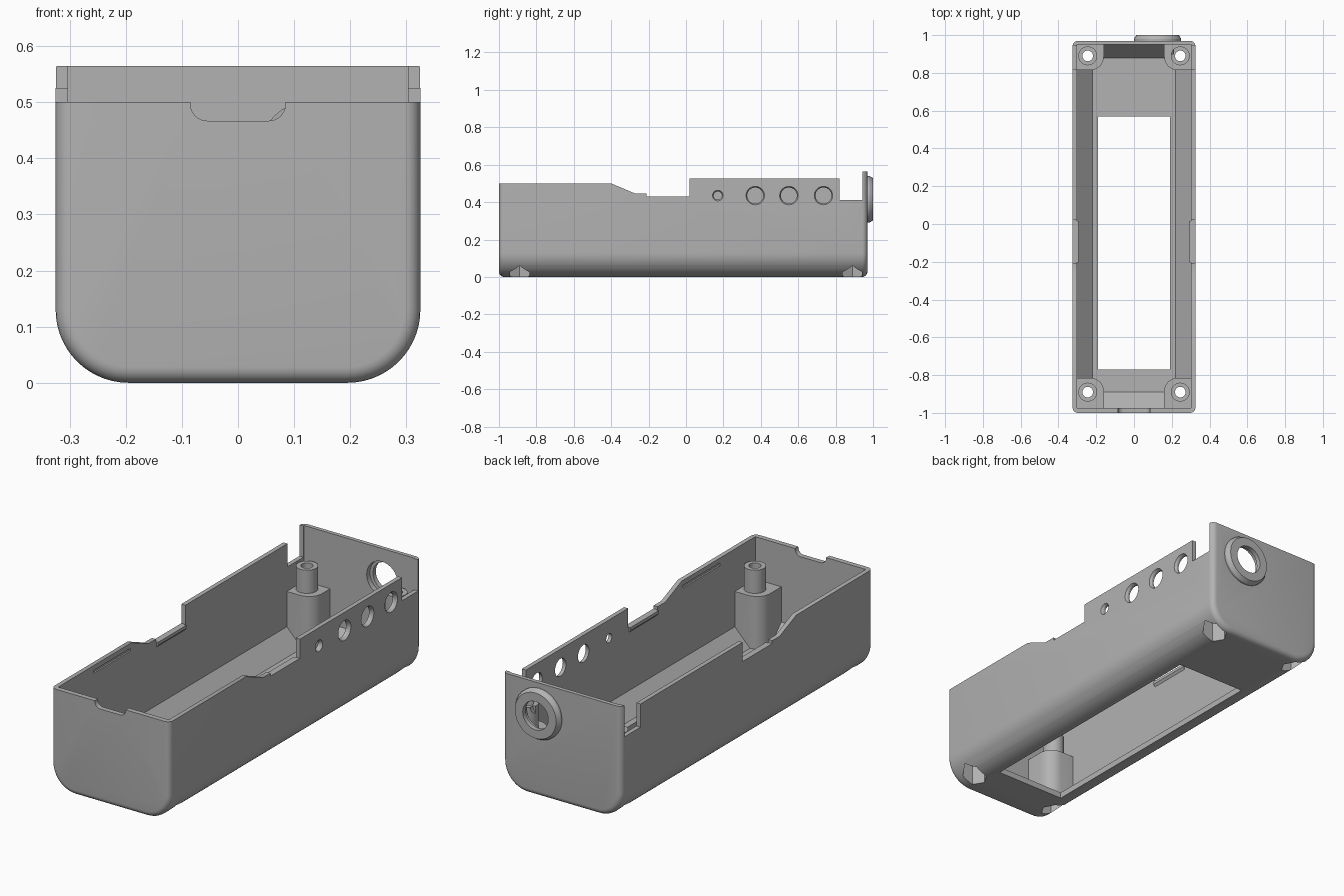
import bpy, bmesh, math
from mathutils import Vector

cube = bpy.data.objects.get("Cube")
if cube:
    bpy.data.objects.remove(cube)

grey = bpy.data.materials.new("plain grey plastic")
grey.use_nodes = True
GREY = (0.45, 0.45, 0.45, 1)
grey.diffuse_color = GREY
grey.node_tree.nodes["Principled BSDF"].inputs["Base Color"].default_value = GREY


def loft(name, loops):
    """Closed solid through loops that all have the same point count."""
    bm = bmesh.new()
    rings = [[bm.verts.new(p) for p in loop] for loop in loops]
    n = len(rings[0])
    for a, b in zip(rings, rings[1:]):
        for i in range(n):
            j = (i + 1) % n
            bm.faces.new((a[i], a[j], b[j], b[i]))
    bm.faces.new(rings[0])
    bm.faces.new(rings[-1])
    bmesh.ops.recalc_face_normals(bm, faces=bm.faces)
    mesh = bpy.data.meshes.new(name)
    bm.to_mesh(mesh)
    bm.free()
    mesh.materials.append(grey)
    obj = bpy.data.objects.new(name, mesh)
    bpy.context.collection.objects.link(obj)
    return obj


def place(points, t, axis):
    if axis == "X":
        return [Vector((t, u, v)) for u, v in points]
    if axis == "Y":
        return [Vector((u, t, v)) for u, v in points]
    return [Vector((u, v, t)) for u, v in points]


def prism(name, points, a, b, axis):
    return loft(name, [place(points, a, axis), place(points, b, axis)])


def rect(u0, u1, v0, v1):
    return [(u0, v0), (u1, v0), (u1, v1), (u0, v1)]


def arc(u, v, r, start, end, steps):
    angles = [math.radians(start + (end - start) * i / steps) for i in range(steps + 1)]
    return [(u + r * math.cos(a), v + r * math.sin(a)) for a in angles]


def circle(u, v, r, n=32):
    return arc(u, v, r, 0, 360, n)[:-1]


def turned(name, u, v, profile, axis):
    """Round part from (radius, position) pairs along an axis."""
    return loft(name, [place(circle(u, v, r), t, axis) for r, t in profile])


def combine(target, tool, operation="DIFFERENCE"):
    mod = target.modifiers.new("bool", "BOOLEAN")
    mod.operation = operation
    mod.solver = "EXACT"
    mod.object = tool
    bpy.context.view_layer.objects.active = target
    bpy.ops.object.modifier_apply(modifier=mod.name)
    bpy.data.objects.remove(tool)


W, TOP, FRONT, BACK, R = 0.325, 0.565, -1.0, 0.97, 0.13
POST_X, POST_Y, HOLE_Z = 0.245, 0.89, 0.435

# Outer tray: rounded lower long edges, softened ends
section = ([(W, TOP), (-W, TOP)] + arc(R - W, R, R, 180, 270, 14)
           + arc(W - R, R, R, 270, 360, 14))
body = prism("case_tray", section, FRONT, BACK, "Y")
bm = bmesh.new()
bm.from_mesh(body.data)
ends = [e for e in bm.edges
        if abs(e.verts[0].co.y - e.verts[1].co.y) < 1e-5
        and min(v.co.z for v in e.verts) < TOP - 0.01]
bmesh.ops.bevel(bm, geom=ends, offset=0.028, segments=5, profile=0.5, affect="EDGES")
bm.to_mesh(body.data)
bm.free()

# Cavity with sloped lower walls, leaving material for the corner posts
cavity = loft("cavity", [
    place(rect(-0.22, 0.22, -0.89, 0.88), 0.03, "Z"),
    place(rect(-0.303, 0.303, -0.975, 0.95), 0.115, "Z"),
    place(rect(-0.303, 0.303, -0.975, 0.95), 0.8, "Z")])
for sx in (-1, 1):
    for sy in (-1, 1):
        corner = [(0.5, 1.2), (0.16, 1.2)] + arc(0.23, 0.885, 0.07, 180, 270, 8) + [(0.5, 0.815)]
        post = [(sx * u, sy * v) for u, v in corner]
        combine(cavity, prism("post", post, -0.2, 0.29, "Z"))
combine(body, cavity)

# Stepped rim of the long walls, with the rear slot
rim = [(-1.1, 0.8), (-1.1, 0.5), (-0.4, 0.5), (-0.27, 0.445), (-0.21, 0.445),
       (-0.21, 0.43), (0.02, 0.43), (0.02, 0.525), (0.82, 0.525), (0.82, 0.41),
       (0.945, 0.41), (0.945, 0.8)]
combine(body, prism("rim_cut", rim, -0.6, 0.6, "X"))

# Thumb notch in the front wall
notch = ([(0.085, 0.6), (-0.085, 0.6)] + arc(-0.055, 0.497, 0.03, 180, 270, 6)
         + arc(0.055, 0.497, 0.03, 270, 360, 6))
combine(body, prism("thumb_notch", notch, -1.1, -0.93, "Y"))

# Floor window
combine(body, prism("floor_window", rect(-0.19, 0.19, -0.77, 0.57), -0.1, 0.1, "Z"))

for s in (-1, 1):
    # Clipped upper corners of the back wall
    clip = [(s * 0.313, 0.58), (s * 0.34, 0.58), (s * 0.34, 0.538)]
    combine(body, prism("corner_clip", clip, 0.9, 1.1, "Y"))
    # Latch ledge under the side dip and snap groove ahead of it
    ledge = [(s * 0.31, 0.43), (s * 0.294, 0.43), (s * 0.294, 0.415), (s * 0.31, 0.395)]
    combine(body, prism("latch_ledge", ledge, -0.205, 0.015, "Y"), "UNION")
    groove = rect(s * 0.29, s * 0.311, 0.462, 0.476)
    combine(body, prism("snap_groove", groove, -0.7, -0.41, "Y"))

# Screw tubes, through holes and hexagonal nut pockets
for sx in (-1, 1):
    for sy in (-1, 1):
        x, y = sx * POST_X, sy * POST_Y
        combine(body, turned("screw_tube", x, y, [(0.05, 0.25), (0.05, 0.405)], "Z"), "UNION")
        combine(body, turned("screw_hole", x, y, [(0.028, -0.1), (0.028, 0.6)], "Z"))
        combine(body, prism("nut_pocket", circle(x, y, 0.06, 6), -0.1, 0.1, "Z"))

# Countersunk row of holes in the left-hand long wall
for y, r in ((0.17, 0.022), (0.37, 0.043), (0.55, 0.043), (0.735, 0.043)):
    steps = [(r, 0.25), (r, 0.314), (r + 0.007, 0.326), (r + 0.007, 0.4)]
    combine(body, turned("side_hole", y, HOLE_Z, steps, "X"))

# Raised socket ring on the back wall
ring = [(0.125, 0.96), (0.125, 0.98), (0.113, 1.0)]
combine(body, turned("socket_ring", 0.125, 0.415, ring, "Y"), "UNION")
bore = [(0.085, 0.9), (0.085, 0.976), (0.07, 0.977), (0.07, 1.1)]
combine(body, turned("socket_bore", 0.125, 0.415, bore, "Y"))

bpy.ops.object.select_all(action="DESELECT")
body.select_set(True)
bpy.context.view_layer.objects.active = body
bpy.ops.object.shade_smooth_by_angle(angle=math.radians(30))
